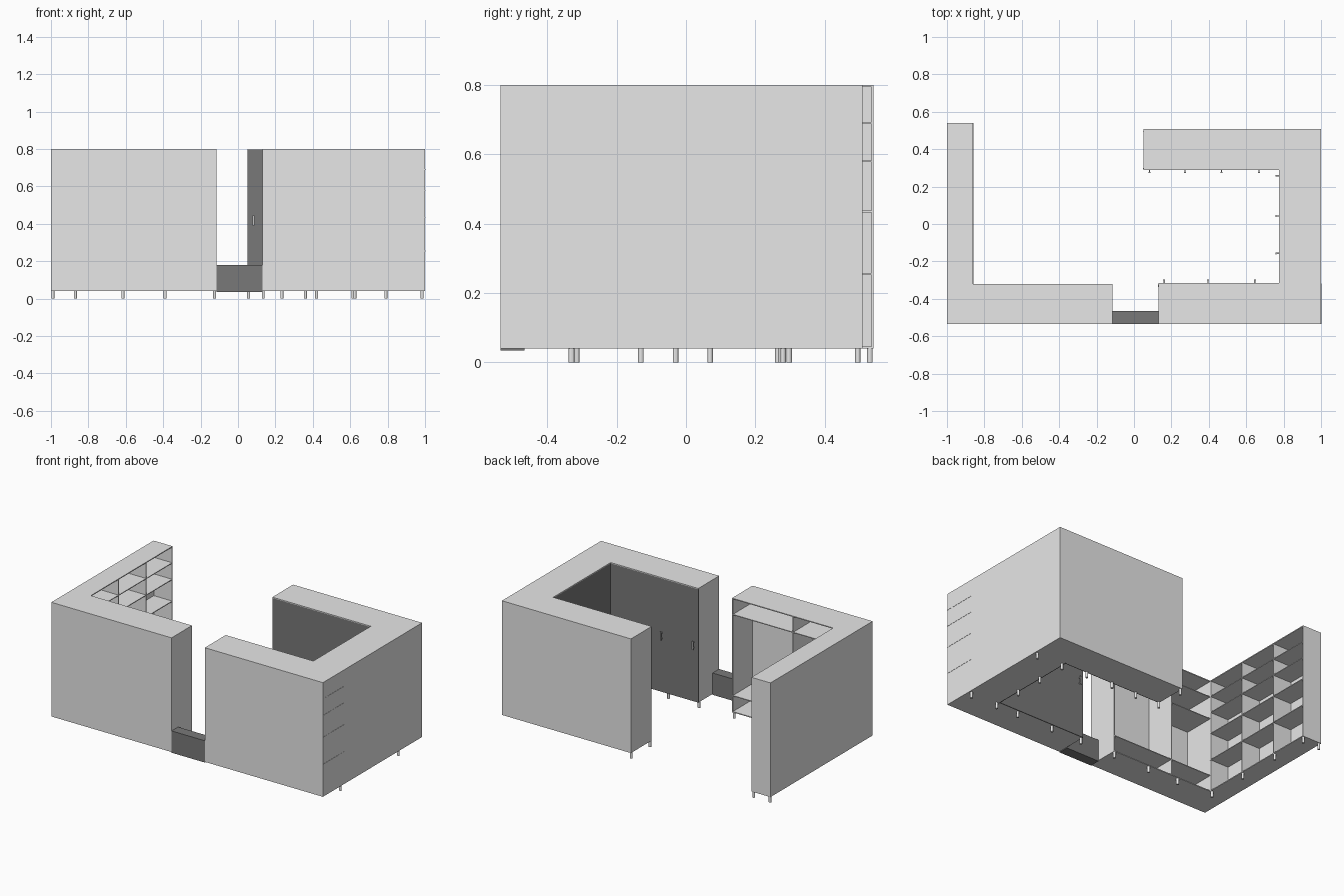
import bpy, bmesh

if "Cube" in bpy.data.objects:
    bpy.data.objects.remove(bpy.data.objects["Cube"])

def material(name, v):
    m = bpy.data.materials.new(name)
    m.diffuse_color = (v, v, v, 1)
    m.use_nodes = True
    m.node_tree.nodes["Principled BSDF"].inputs["Base Color"].default_value = m.diffuse_color
    return m

LIGHT = material("light_grey", 0.8)
DARK = material("dark_grey", 0.19)
METAL = material("handle_grey", 0.55)

def finish(name, bm, mat):
    bmesh.ops.recalc_face_normals(bm, faces=bm.faces)
    me = bpy.data.meshes.new(name)
    bm.to_mesh(me)
    bm.free()
    me.materials.append(mat)
    ob = bpy.data.objects.new(name, me)
    bpy.context.collection.objects.link(ob)
    return ob

def prism(name, pts, z0, z1, mat=LIGHT):
    """Extrude a plan outline from z0 to z1."""
    bm = bmesh.new()
    f = bm.faces.new([bm.verts.new((x, y, z0)) for x, y in pts])
    r = bmesh.ops.extrude_face_region(bm, geom=[f])
    top = [v for v in r["geom"] if isinstance(v, bmesh.types.BMVert)]
    bmesh.ops.translate(bm, verts=top, vec=(0, 0, z1 - z0))
    return finish(name, bm, mat)

def box(name, x0, x1, y0, y1, z0, z1, mat=LIGHT):
    return prism(name, [(x0, y0), (x1, y0), (x1, y1), (x0, y1)], z0, z1, mat)

Z0, Z1, T = 0.04, 0.8, 0.006   # carcass bottom, top, board thickness

# ---- Right side: U-shaped closed wardrobe
def u_plan(d):
    """Plan outline with door faces set back by d."""
    return [(.13, -.535), (1, -.535), (1, .508), (.05, .508), (.05, .29 + d),
            (.775 + d, .29 + d), (.775 + d, -.315 - d), (.13, -.315 - d)]

prism("wardrobe_body", u_plan(T), Z0, Z1 - T)
prism("wardrobe_top", u_plan(0), Z1 - T, Z1)

# doors and handles on the three inner faces
HZ0, HZ1, HP, HW = 0.39, 0.445, 0.018, 0.005

def doors(prefix, edges, place, handle_at):
    for i, (a, b) in enumerate(zip(edges, edges[1:])):
        box(f"{prefix}_door_{i}", *place(a, b, -T, 0), Z0, Z1 - T, DARK)
        h = handle_at(a, b)
        box(f"{prefix}_handle_{i}", *place(h - HW, h + HW, HP - .006, HP), HZ0, HZ1, METAL)
        for z in (HZ0 + .006, HZ1 - .012):
            box(f"{prefix}_handle_post_{i}", *place(h - HW * .7, h + HW * .7, 0, HP - .006),
                z, z + .006, METAL)

# place(): a..b along the wall, n0..n1 outwards from the door face
doors("front", [.13, .365, .615, .775],
      lambda a, b, n0, n1: (a, b, -.315 + n0, -.315 + n1), lambda a, b: a + .031)
doors("side", [-.315, -.125, .075, .29],
      lambda a, b, n0, n1: (.775 - n1, .775 - n0, a, b), lambda a, b: b - .032)
doors("back", [.05, .24, .435, .635, .775],
      lambda a, b, n0, n1: (a, b, .29 - n1, .29 - n0), lambda a, b: a + .033)

# shelf ends showing on the outer right wall
LEVELS = (.255, .435, .58, .69)
for z in LEVELS:
    box("shelf_end", .995, 1.0015, -.535, -.317, z - .002, z + .002)

# ---- Low dark bench between the two halves
box("bench", -.115, .13, -.534, -.465, .035, .18, DARK)

# ---- Left side: L-shaped open shelving
L_PLAN = [(-1, -.535), (-.115, -.535), (-.115, -.32), (-.86, -.32), (-.86, .54), (-1, .54)]
prism("shelving_bottom", L_PLAN, Z0, Z0 + T)
prism("shelving_top", L_PLAN, Z1 - T, Z1)
box("shelving_front_panel", -1, -.115, -.535, -.535 + T, Z0, Z1)
box("shelving_left_panel", -1, -1 + T, -.535, .54, Z0, Z1)

# upright boards of the left wing, then of the front run
for y in (-.32, -.03, .26, .54 - T):
    box("wing_upright", -1, -.86, y, y + T, Z0, Z1)
for x in (-.86 - T, -.565, -.115 - T):
    box("front_upright", x, x + T, -.535, -.32, Z0, Z1)

# shelves
for z in LEVELS:
    box("wing_shelf", -1 + T, -.859, -.32, .539, z - .0025, z + .0025)
for x0, x1, zs in ((-.565, -.115 - T, (.15, .69)), (-.86, -.565, (.15, .54, .69))):
    for z in zs:
        box("front_shelf", x0, x1, -.53, -.321, z - .0025, z + .0025)

# ---- Legs
LEGS = [(-.99, .53), (-.87, .53), (-.87, .265), (-.87, -.03), (-.87, -.315),
        (-.615, -.33), (-.39, -.33), (-.125, -.33),
        (.135, -.33), (.36, -.33), (.625, -.33),
        (.79, -.33), (.79, -.13), (.79, .07), (.79, .275),
        (.985, -.33), (.985, .28),
        (.615, .297), (.42, .297), (.235, .297), (.057, .297), (.057, .495)]
for x, y in LEGS:
    bm = bmesh.new()
    bmesh.ops.create_cone(bm, cap_ends=True, segments=12, radius1=.008, radius2=.008, depth=Z0)
    bmesh.ops.translate(bm, verts=bm.verts, vec=(x, y, Z0 / 2))
    finish("leg", bm, LIGHT)
